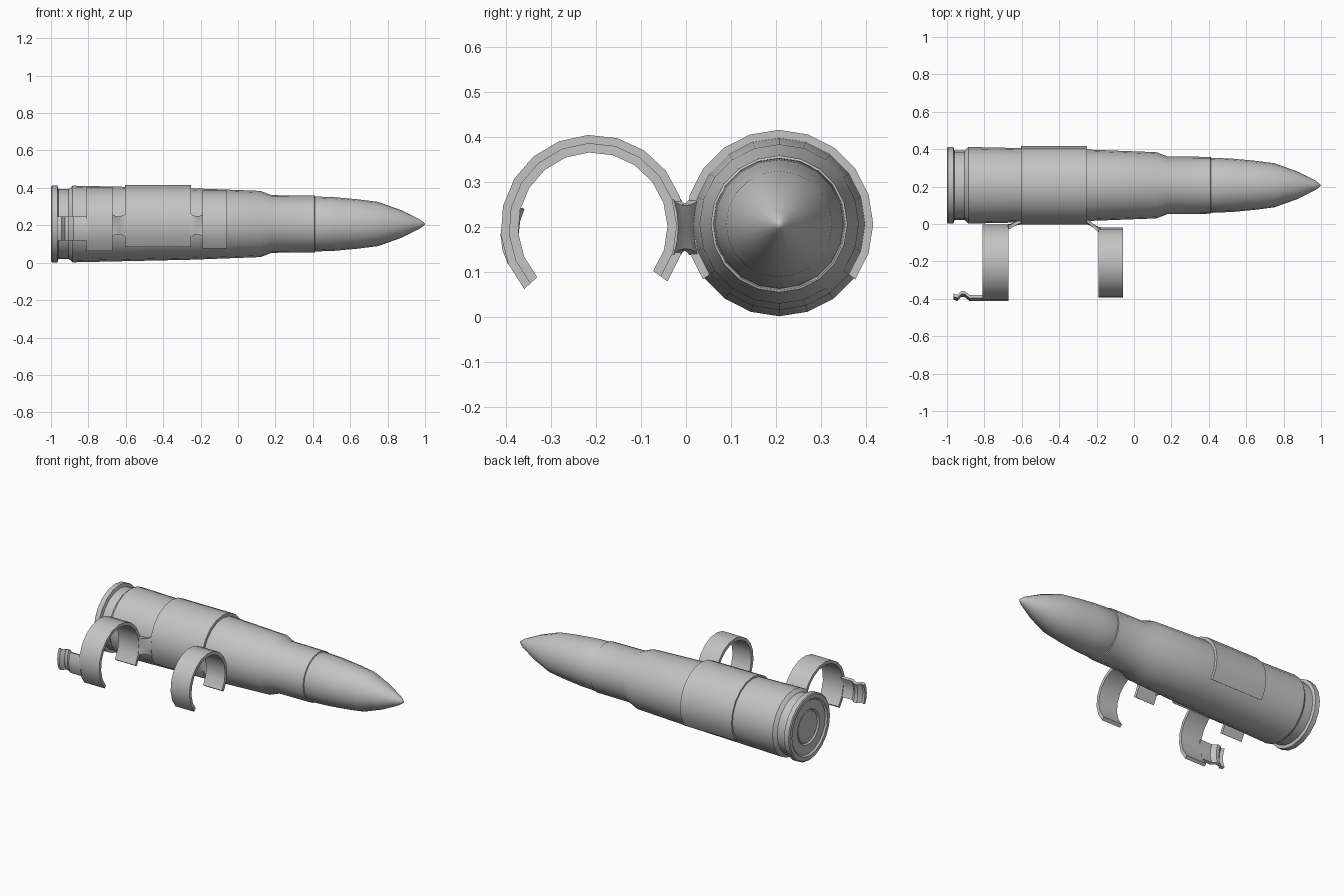
import bpy, bmesh
from math import sin, cos, radians, pi

cube = bpy.data.objects.get("Cube")
if cube:
    bpy.data.objects.remove(cube, do_unlink=True)

metal = bpy.data.materials.new("grey_metal")
metal.use_nodes = True
GREY = (0.55, 0.55, 0.55, 1)
metal.diffuse_color = GREY
metal.node_tree.nodes["Principled BSDF"].inputs["Base Color"].default_value = GREY

AXIS_Y, AXIS_Z = 0.207, 0.207      # cartridge axis
CLIP_Y, CLIP_Z = -0.207, 0.2       # open ring axis
SIDES = 20


def finish(name, bm, angle=30):
    bmesh.ops.remove_doubles(bm, verts=bm.verts, dist=1e-5)
    bmesh.ops.recalc_face_normals(bm, faces=bm.faces)
    mesh = bpy.data.meshes.new(name)
    bm.to_mesh(mesh)
    bm.free()
    mesh.materials.append(metal)
    ob = bpy.data.objects.new(name, mesh)
    bpy.context.collection.objects.link(ob)
    bpy.ops.object.select_all(action='DESELECT')
    ob.select_set(True)
    bpy.context.view_layer.objects.active = ob
    bpy.ops.object.shade_smooth_by_angle(angle=radians(angle))
    return ob


def lathe(name, profile):
    """Spin (x, radius) points around the cartridge axis."""
    bm = bmesh.new()
    verts = [bm.verts.new((x, AXIS_Y, AXIS_Z + r)) for x, r in profile]
    edges = [bm.edges.new(pair) for pair in zip(verts, verts[1:])]
    bmesh.ops.spin(bm, geom=verts + edges, cent=(0, AXIS_Y, AXIS_Z),
                   axis=(1, 0, 0), angle=2 * pi, steps=SIDES)
    return finish(name, bm)


def skin(name, sections, closed=False):
    """Bridge matching loops of points and cap the two ends."""
    bm = bmesh.new()
    loops = [[bm.verts.new(p) for p in s] for s in sections]
    n = len(loops[0])
    for a, b in zip(loops, loops[1:]):
        for i in range(n):
            j = (i + 1) % n
            bm.faces.new((a[i], a[j], b[j], b[i]))
    bm.faces.new(loops[0])
    bm.faces.new(loops[-1])
    return finish(name, bm)


def arc_band(name, cy, cz, x0, x1, inner, outer, start, end, steps):
    """Strip bent around an x axis; angles run from +y towards +z."""
    sections = []
    for k in range(steps + 1):
        a = radians(start + (end - start) * k / steps)
        sections.append([(x, cy + r * cos(a), cz + r * sin(a))
                         for x, r in ((x0, inner), (x1, inner), (x1, outer), (x0, outer))])
    return skin(name, sections)


# Cartridge: case with rim and primer, then bullet
lathe("case", [(-0.985, 0), (-0.985, 0.095), (-0.98, 0.1), (-0.99, 0.108), (-0.99, 0.165),
               (-1.0, 0.175), (-1.0, 0.198), (-0.995, 0.205), (-0.965, 0.205),
               (-0.96, 0.186), (-0.905, 0.186), (-0.885, 0.205), (-0.25, 0.191),
               (0.12, 0.177), (0.18, 0.154), (0.41, 0.152), (0.415, 0.14)])
lathe("bullet", [(0.39, 0.14), (0.415, 0.147), (0.52, 0.143), (0.64, 0.132), (0.75, 0.118),
                 (0.87, 0.075), (0.97, 0.026), (0.99, 0.011), (1.0, 0)])

# Holder band wrapped over the case, open underneath
arc_band("holder_band", AXIS_Y, AXIS_Z, -0.605, -0.25, 0.186, 0.209, -36, 216, 14)

# Two open spring rings
arc_band("rear_ring", CLIP_Y, CLIP_Z, -0.81, -0.67, 0.186, 0.205, -36, 222, 14)
arc_band("front_ring", CLIP_Y, CLIP_Z, -0.19, -0.06, 0.166, 0.187, -36, 222, 14)


# Necks joining band and rings, bending from one curvature to the other
def neck(name, x_band, x_ring, r_ring, thick=0.02):
    sections = []
    for k in range(7):
        t = k / 6
        s = t * t * (3 - 2 * t)
        x = x_band + (x_ring - x_band) * t
        half = 0.062 - 0.014 * sin(pi * t)
        front, back = [], []
        for i in range(5):
            dz = half * (i / 2 - 1)
            y_band = AXIS_Y - (0.209 ** 2 - dz * dz) ** 0.5
            y_ring = CLIP_Y + (r_ring ** 2 - dz * dz) ** 0.5 - thick
            y = y_band + (y_ring - y_band) * s
            front.append((x, y, CLIP_Z + dz))
            back.append((x, y + thick, CLIP_Z + dz))
        sections.append(front + back[::-1])
    return skin(name, sections)


neck("rear_neck", -0.6, -0.68, 0.205)
neck("front_neck", -0.255, -0.18, 0.19)

# Finger tab on the rear ring, with a raised bump at its free end
tab_path = [(-0.8, 0), (-0.88, 0), (-0.905, 0.022), (-0.925, 0.022),
            (-0.945, 0), (-0.965, 0.008)]
sections = []
for x, lift in tab_path:
    loop = []
    for r, angles in ((0.205, (157, 168, 180, 192, 203)), (0.187, (203, 192, 180, 168, 157))):
        for a in angles:
            loop.append((x, CLIP_Y + (r - lift) * cos(radians(a)),
                         CLIP_Z - 0.018 + r * 0.8 * sin(radians(a))))
    sections.append(loop)
skin("finger_tab", sections)
